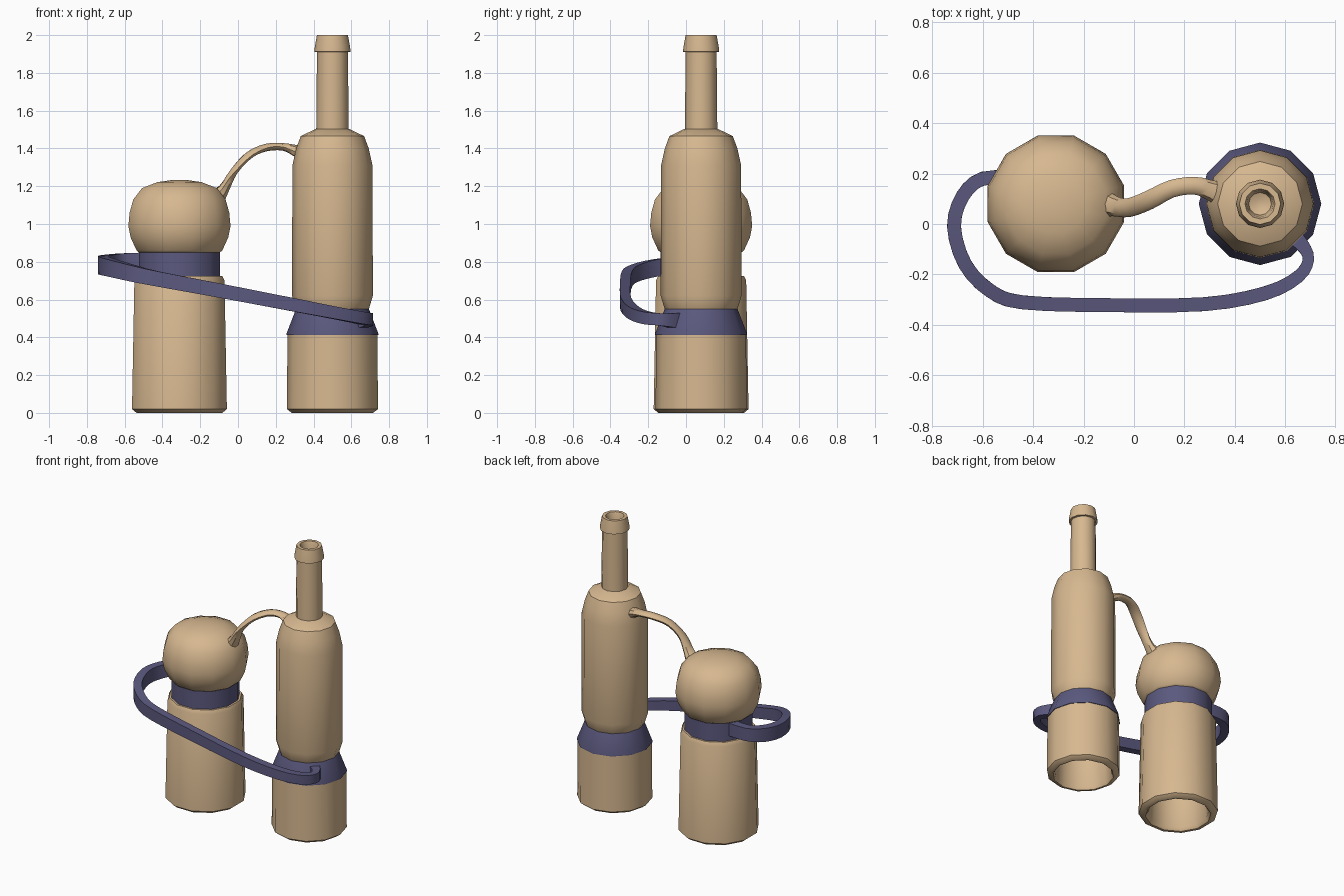
import bpy, bmesh, math
from mathutils import Vector

if "Cube" in bpy.data.objects:
    bpy.data.objects.remove(bpy.data.objects["Cube"], do_unlink=True)


def make_material(name, rgb):
    mat = bpy.data.materials.new(name)
    mat.use_nodes = True
    mat.diffuse_color = (*rgb, 1)
    for node in mat.node_tree.nodes:
        if node.type == 'BSDF_PRINCIPLED':
            node.inputs["Base Color"].default_value = (*rgb, 1)
    return mat


CLAY = make_material("tan_clay", (0.68, 0.48, 0.28))
CLOTH = make_material("indigo_strap", (0.105, 0.10, 0.21))


def finish(name, bm, mat, angle=42):
    bmesh.ops.recalc_face_normals(bm, faces=bm.faces)
    mesh = bpy.data.meshes.new(name)
    bm.to_mesh(mesh)
    bm.free()
    mesh.materials.append(mat)
    obj = bpy.data.objects.new(name, mesh)
    bpy.context.collection.objects.link(obj)
    bpy.ops.object.select_all(action='DESELECT')
    obj.select_set(True)
    bpy.context.view_layer.objects.active = obj
    bpy.ops.object.shade_smooth_by_angle(angle=math.radians(angle))
    return obj


def skin(rings, bm):
    """Join consecutive rings with quads and cap both ends."""
    n = len(rings[0])
    for a, b in zip(rings, rings[1:]):
        for i in range(n):
            j = (i + 1) % n
            bm.faces.new((a[i], a[j], b[j], b[i]))
    bm.faces.new(rings[0])
    bm.faces.new(rings[-1])


def lathe(name, centre, profile, mat, turn=0, sides=12):
    """Turn (radius, height) points around a vertical axis."""
    bm = bmesh.new()
    rings = []
    for r, z in profile:
        angles = [math.radians(turn) + math.tau * i / sides for i in range(sides)]
        rings.append([bm.verts.new((centre[0] + r * math.cos(a),
                                    centre[1] + r * math.sin(a), z)) for a in angles])
    skin(rings, bm)
    return finish(name, bm, mat)


def spline(points, steps):
    """Catmull-Rom samples through the points; extra values follow along."""
    p = [points[0]] + points + [points[-1]]
    out = []
    for k in range(len(points) - 1):
        for s in range(steps):
            t = s / steps
            out.append([0.5 * (2 * b + (c - a) * t + (2 * a - 5 * b + 4 * c - d) * t * t
                               + (3 * b - a - 3 * c + d) * t ** 3)
                        for a, b, c, d in zip(*p[k:k + 4])])
    return out + [list(points[-1])]


def sweep(name, points, section, mat, steps=3):
    """Sweep a section along points of (x, y, z, width, height)."""
    samples = spline(points, steps)
    path = [Vector(s[:3]) for s in samples]
    bm = bmesh.new()
    rings = []
    for i, s in enumerate(samples):
        tangent = (path[min(i + 1, len(path) - 1)] - path[max(i - 1, 0)]).normalized()
        side = tangent.cross(Vector((0, 0, 1))).normalized()
        up = side.cross(tangent)
        rings.append([bm.verts.new(path[i] + side * u * s[3] / 2 + up * v * s[4] / 2)
                      for u, v in section])
    skin(rings, bm)
    return finish(name, bm, mat)


JAR = (-0.31, 0.08)
BOTTLE = (0.5, 0.08)

# Short jar: hollow-bottomed body, cloth band and round lid
lathe("jar_body", JAR, [(0.19, 0.3), (0.2, 0.02), (0.215, 0), (0.235, 0), (0.26, 0.02),
                        (0.247, 0.70), (0.235, 0.725), (0.2, 0.725)], CLAY, 15)
lathe("jar_band", JAR, [(0.222, 0.71), (0.222, 0.862)], CLOTH, 15)
lathe("jar_lid", JAR, [(0.215, 0.845), (0.235, 0.86), (0.268, 0.93), (0.28, 0.99),
                       (0.273, 1.06), (0.253, 1.13), (0.205, 1.19), (0.12, 1.222),
                       (0.04, 1.233)], CLAY, 15)

# Tall bottle: hollow-bottomed base, cloth collar, body and neck
lathe("bottle_base", BOTTLE, [(0.18, 0.3), (0.19, 0.02), (0.2, 0), (0.215, 0),
                              (0.241, 0.02), (0.238, 0.415), (0.2, 0.42)], CLAY)
lathe("bottle_collar", BOTTLE, [(0.243, 0.413), (0.243, 0.42), (0.193, 0.55),
                                (0.18, 0.55)], CLOTH)
lathe("bottle_body", BOTTLE, [(0.18, 0.53), (0.193, 0.55), (0.214, 0.62), (0.212, 1.31),
                              (0.192, 1.40), (0.168, 1.465), (0.09, 1.503)], CLAY)
lathe("bottle_neck", BOTTLE, [(0.086, 1.48), (0.082, 1.91), (0.096, 1.912), (0.093, 1.94),
                              (0.082, 2.0), (0.06, 2.0), (0.053, 1.98), (0.045, 1.92),
                              (0.02, 1.91)], CLAY)

# Arched link from lid to bottle shoulder, flared at both ends
OVAL = [(math.cos(math.tau * i / 8), math.sin(math.tau * i / 8)) for i in range(8)]
sweep("arched_link", [
    (-0.13, 0.085, 1.12, 0.12, 0.12),
    (-0.075, 0.07, 1.185, 0.08, 0.06),
    (-0.02, 0.065, 1.28, 0.075, 0.04),
    (0.06, 0.095, 1.365, 0.075, 0.04),
    (0.15, 0.14, 1.405, 0.07, 0.04),
    (0.24, 0.152, 1.408, 0.07, 0.04),
    (0.3, 0.135, 1.39, 0.08, 0.06),
    (0.34, 0.12, 1.375, 0.1, 0.08)], OVAL, CLAY)

# Carrying strap sloping from jar band to bottle collar
FLAT = [(-1, -1), (1, -1), (1, 1), (-1, 1)]
sweep("carrying_strap", [
    (-0.46, 0.18, 0.805, 0.06, 0.09),
    (-0.6, 0.18, 0.80, 0.055, 0.09),
    (-0.68, 0.11, 0.79, 0.055, 0.095),
    (-0.714, -0.01, 0.782, 0.055, 0.095),
    (-0.67, -0.16, 0.768, 0.055, 0.09),
    (-0.57, -0.265, 0.742, 0.055, 0.085),
    (-0.44, -0.311, 0.712, 0.055, 0.08),
    (-0.1, -0.322, 0.648, 0.055, 0.075),
    (0.28, -0.318, 0.575, 0.055, 0.07),
    (0.52, -0.275, 0.528, 0.055, 0.065),
    (0.65, -0.21, 0.503, 0.05, 0.065),
    (0.692, -0.14, 0.495, 0.045, 0.065),
    (0.665, -0.08, 0.49, 0.055, 0.075),
    (0.61, -0.03, 0.485, 0.08, 0.09)], FLAT, CLOTH)
